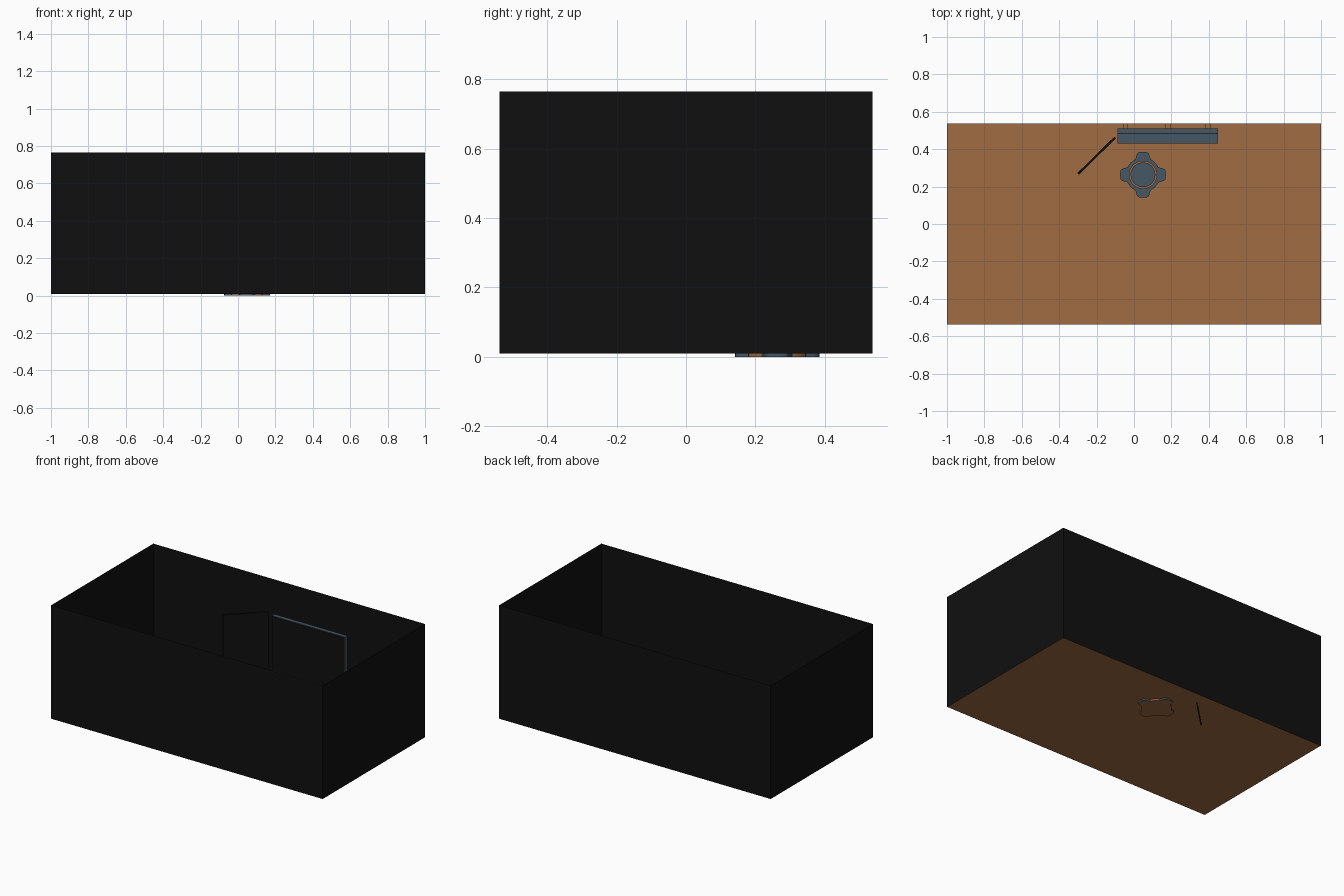
import bpy, bmesh, math
from mathutils import Matrix

if "Cube" in bpy.data.objects:
    bpy.data.objects.remove(bpy.data.objects["Cube"])


def mat(name, rgb):
    m = bpy.data.materials.new(name)
    m.diffuse_color = (*rgb, 1)
    m.use_nodes = True
    m.node_tree.nodes["Principled BSDF"].inputs["Base Color"].default_value = m.diffuse_color
    return m


BLACK = mat("black", (0.005, 0.005, 0.005))
BROWN = mat("warm_brown", (0.35, 0.15, 0.056))
SLATE = mat("slate_blue", (0.06, 0.095, 0.125))


def finish(name, bm, *mats):
    me = bpy.data.meshes.new(name)
    bm.to_mesh(me)
    bm.free()
    for m in mats:
        me.materials.append(m)
    ob = bpy.data.objects.new(name, me)
    bpy.context.collection.objects.link(ob)
    return ob


def box(name, m, x0, x1, y0, y1, z0, z1):
    bm = bmesh.new()
    bmesh.ops.create_cube(bm, size=1)
    bmesh.ops.scale(bm, vec=(x1 - x0, y1 - y0, z1 - z0), verts=bm.verts)
    bmesh.ops.translate(bm, vec=((x0 + x1) / 2, (y0 + y1) / 2, (z0 + z1) / 2), verts=bm.verts)
    return finish(name, bm, m)


def prism(name, mats, radius, z0, z1, n=64, rule=None):
    """Upright prism round the stool axis, radius given by angle."""
    bm = bmesh.new()
    pts = []
    for i in range(n):
        a = 2 * math.pi * i / n
        r = radius(a)
        pts.append((0.048 + r * math.cos(a), 0.263 + r * math.sin(a)))
    lo = [bm.verts.new((x, y, z0)) for x, y in pts]
    hi = [bm.verts.new((x, y, z1)) for x, y in pts]
    bm.faces.new(lo[::-1]).material_index = 1 if rule else 0
    bm.faces.new(hi)
    for i in range(n):
        j = (i + 1) % n
        f = bm.faces.new((lo[i], lo[j], hi[j], hi[i]))
        if rule and rule(2 * math.pi * (i + 0.5) / n):
            f.material_index = 1
    ob = finish(name, bm, *mats)
    bpy.context.view_layer.objects.active = ob
    ob.select_set(True)
    bpy.ops.object.shade_smooth_by_angle(angle=math.radians(35))
    ob.select_set(False)
    return ob


# Room shell: open-topped, thin sheet walls and floor
W, D, Z0, Z1 = 1.0, 0.5375, 0.01, 0.765
corners = [(-W, -D), (W, -D), (W, D), (-W, D)]
bm = bmesh.new()
bm.faces.new([bm.verts.new((x, y, Z0)) for x, y in corners])
finish("floor", bm, BROWN)
for k, side in enumerate(("front", "right", "back", "left")):
    a, b = corners[k], corners[(k + 1) % 4]
    bm = bmesh.new()
    bm.faces.new([bm.verts.new(p) for p in
                  ((*a, Z0), (*b, Z0), (*b, Z1), (*a, Z1))])
    finish(side + "_wall", bm, BLACK)

# Wall unit: upright back panel with black face, shelf and rear posts
X0, X1 = -0.087, 0.45
box("back_panel", SLATE, X0, X1, 0.485, 0.51, 0.16, 0.55)
box("panel_face", BLACK, X0 + 0.004, X1 - 0.004, 0.481, 0.485, 0.187, 0.546)
box("shelf", SLATE, X0, X1, 0.43, 0.51, 0.16, 0.187)
for i, x in enumerate((-0.045, 0.182, 0.395)):
    box("rear_post_%d" % (i + 1), BROWN, x - 0.014, x + 0.014, 0.51, 0.536, Z0, 0.5)

# Angled standing panel
p = box("angled_panel", BLACK, -0.139, 0.139, -0.006, 0.006, Z0, 0.583)
p.data.transform(Matrix.Translation((-0.2, 0.365, 0)) @ Matrix.Rotation(math.radians(44.5), 4, 'Z'))


# Stool: four-lobed base, brown drum, slate seat
def lobes(a):
    t = abs((a + math.pi / 4) % (math.pi / 2) - math.pi / 4)   # angle from lobe axis
    s = min(max((t - 0.2) / 0.28, 0), 1)
    return 0.122 - 0.03 * s * s * (3 - 2 * s)


def between(a):
    return abs(a % (math.pi / 2) - math.pi / 4) < 0.25


prism("stool_base", (SLATE, BROWN), lobes, 0.0, 0.03, 96, between)
prism("stool_drum", (BROWN,), lambda a: 0.075, 0.03, 0.13)
prism("stool_seat", (SLATE,), lambda a: 0.066, 0.13, 0.15)
